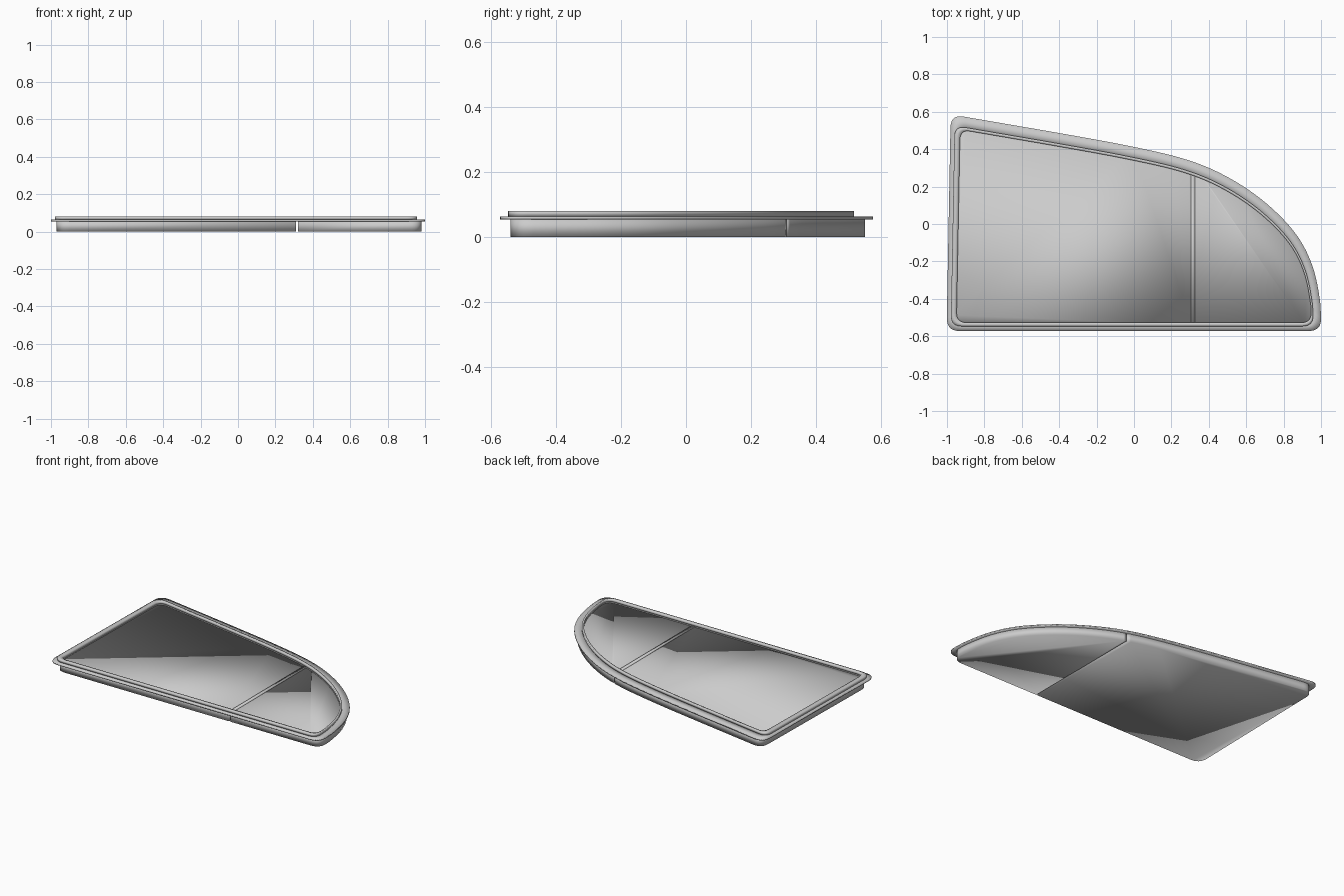
import bpy, bmesh
from mathutils import Vector as V

if "Cube" in bpy.data.objects:
    bpy.data.objects.remove(bpy.data.objects["Cube"])

# Points of the sweeping edge, from lower right corner to upper left corner
SWEEP = [(1.003, -0.572), (0.997, -0.43), (0.957, -0.233), (0.87, -0.06), (0.715, 0.104),
         (0.52, 0.24), (0.30, 0.338), (0, 0.412), (-0.45, 0.495), (-0.98, 0.586)]


def base_outline():
    """Sharp-cornered outline, counter-clockwise; corners are first, second and last."""
    p = [V(q) for q in SWEEP]
    out = [V((-1.002, -0.572)), p[0]]
    for i in range(1, len(p) - 2):
        a, b, c, d = p[i - 1:i + 3]
        for k in range(6):
            t = k / 6
            out.append(0.5 * (2 * b + (c - a) * t + (2 * a - 5 * b + 4 * c - d) * t * t
                              + (3 * b - a - 3 * c + d) * t ** 3))
    return out + [p[-2], p[-1]]


def outline(left, bottom, right, top, radius):
    """Outline moved inwards by a distance per side, then with rounded corners."""
    pts = base_outline()
    n = len(pts)
    normals = []
    for i in range(n):
        d = (pts[(i + 1) % n] - pts[i]).normalized()
        normals.append(V((d.y, -d.x)))

    def dist(m):
        return (m.x ** 2 * (right if m.x > 0 else left)
                + m.y ** 2 * (top if m.y > 0 else bottom))

    moved = []
    for i, p in enumerate(pts):
        a, b = normals[i - 1], normals[i]
        if i in (0, 1, n - 1):
            da, db = a.dot(p) - dist(a), b.dot(p) - dist(b)
            det = a.x * b.y - a.y * b.x
            moved.append(V(((da * b.y - db * a.y) / det, (a.x * db - b.x * da) / det)))
        else:
            m = (a + b).normalized()
            moved.append(p - m * dist(m))
    result = []
    for i, p in enumerate(moved):
        if i in (0, 1, n - 1):
            s = p + (moved[i - 1] - p).normalized() * radius
            e = p + (moved[(i + 1) % n] - p).normalized() * radius
            for k in range(9):
                t = k / 8
                result.append(s * (1 - t) ** 2 + p * 2 * t * (1 - t) + e * t * t)
        else:
            result.append(p)
    return result


def clip(pts, x, side):
    """Keep the part of an outline on one side of a vertical line."""
    out = []
    for i, b in enumerate(pts):
        a = pts[i - 1]
        if (a.x - x) * (b.x - x) < 0:
            out.append(a.lerp(b, (x - a.x) / (b.x - a.x)))
        if (b.x - x) * side >= 0:
            out.append(b)
    return out


def loft(name, sections, ring=False):
    """Smooth skin between outlines at given heights: a closed ring or a capped solid."""
    bm = bmesh.new()
    loops = [[bm.verts.new((p.x, p.y, z)) for p in pts] for pts, z in sections]
    pairs = list(zip(loops, loops[1:]))
    if ring:
        pairs.append((loops[-1], loops[0]))
    for lo, hi in pairs:
        for i in range(len(lo)):
            bm.faces.new((lo[i - 1], lo[i], hi[i], hi[i - 1]))
    if not ring:
        bm.faces.new(loops[0][::-1])
        bm.faces.new(loops[-1])
    bmesh.ops.recalc_face_normals(bm, faces=bm.faces)
    for f in bm.faces:
        f.smooth = True
    mesh = bpy.data.meshes.new(name)
    bm.to_mesh(mesh)
    bm.free()
    ob = bpy.data.objects.new(name, mesh)
    bpy.context.collection.objects.link(ob)
    return ob


outer = outline(0, 0, 0, 0, 0.07)
opening = outline(0.052, 0.045, 0.052, 0.072, 0.055)
lip_outer = outline(0.022, 0.025, 0.042, 0.056, 0.06)
block = outline(0.03, 0.032, 0.018, 0.02, 0.07)

# Flat flange around the rim
loft("flange", [(outer, 0.055), (outer, 0.064), (opening, 0.064), (opening, 0.055)], ring=True)

# Raised lip on the flange
loft("raised_lip", [(lip_outer, 0.064), (lip_outer, 0.081), (opening, 0.081), (opening, 0.064)],
     ring=True)

# Two solid panels with a narrow gap between them
for name, x, side in (("large_panel", 0.311, -1), ("small_panel", 0.321, 1)):
    part = clip(block, x, side)
    loft(name, [(part, 0.0), (part, 0.058)])

# Divider strip bridging the gap
strip = clip(clip(opening, 0.306, 1), 0.326, -1)
loft("divider", [(strip, 0.055), (strip, 0.064)])
